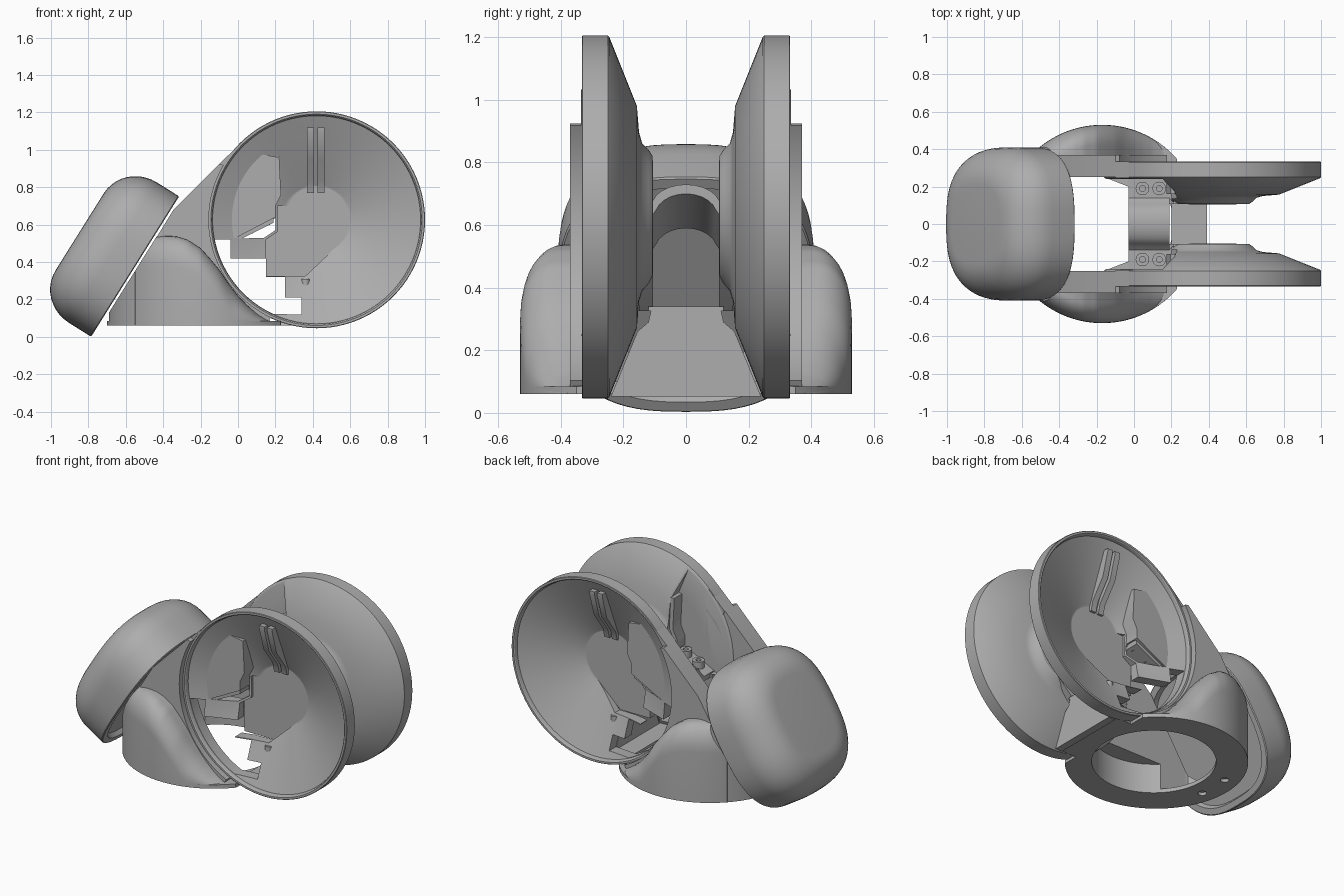
import bpy, bmesh
from math import sin, cos, pi, sqrt, radians
from mathutils import Vector

old = bpy.data.objects.get("Cube")
if old:
    bpy.data.objects.remove(old)

grey = bpy.data.materials.new("plain_grey")
grey.use_nodes = True
grey.diffuse_color = (0.42, 0.42, 0.42, 1)
grey.node_tree.nodes["Principled BSDF"].inputs["Base Color"].default_value = (0.42, 0.42, 0.42, 1)

CX, CZ, R = 0.42, 0.626, 0.58      # wheel centre and radius
BX, BR = -0.17, 0.53               # base centre and radius
U, N = Vector((.531, 0, .847)), Vector((-.847, 0, .531))   # along and out of the cap
C = Vector((-.55, 0, .376))        # middle of the cap mouth


def loft(name, rows, caps=True, wrap=False):
    """Skin rows of points; each row is a closed loop."""
    bm = bmesh.new()
    vs = [[bm.verts.new(p) for p in row] for row in rows]
    n = len(vs[0])
    for i in range(len(vs) if wrap else len(vs) - 1):
        a, b = vs[i], vs[(i + 1) % len(vs)]
        for j in range(n):
            k = (j + 1) % n
            bm.faces.new((a[j], a[k], b[k], b[j]))
    if caps and not wrap:
        bm.faces.new(vs[0])
        bm.faces.new(vs[-1])
    bmesh.ops.recalc_face_normals(bm, faces=bm.faces)
    me = bpy.data.meshes.new(name)
    bm.to_mesh(me)
    bm.free()
    me.materials.append(grey)
    ob = bpy.data.objects.new(name, me)
    bpy.context.collection.objects.link(ob)
    return ob


def prism(name, pts, lo, hi, axis="y"):
    """Extrude an outline along y (points x, z) or along x (points y, z)."""
    if axis == "y":
        return loft(name, [[(a, d, b) for a, b in pts] for d in (lo, hi)])
    return loft(name, [[(d, a, b) for a, b in pts] for d in (lo, hi)])


def rod(name, x, y, z0, z1, r, n=24):
    return loft(name, [[(x + r * cos(2 * pi * i / n), y + r * sin(2 * pi * i / n), z)
                        for i in range(n)] for z in (z0, z1)])


def select(ob):
    bpy.ops.object.select_all(action="DESELECT")
    ob.select_set(True)
    bpy.context.view_layer.objects.active = ob


def cut(ob, cutter):
    m = ob.modifiers.new("cut", "BOOLEAN")
    m.operation, m.solver, m.object = "DIFFERENCE", "EXACT", cutter
    select(ob)
    bpy.ops.object.modifier_apply(modifier=m.name)
    bpy.data.objects.remove(cutter)


def trim_at_cap(ob):
    """Slice off everything beyond the tilted plane facing the cap."""
    bm = bmesh.new()
    bm.from_mesh(ob.data)
    cutting = bmesh.ops.bisect_plane(bm, geom=bm.verts[:] + bm.edges[:] + bm.faces[:],
                                     plane_co=C - N * .012, plane_no=N, clear_outer=True)
    edges = [e for e in cutting["geom_cut"] if isinstance(e, bmesh.types.BMEdge)]
    bmesh.ops.holes_fill(bm, edges=edges)
    bmesh.ops.recalc_face_normals(bm, faces=bm.faces)
    bm.to_mesh(ob.data)
    bm.free()


def arc(r, a0, a1, n=24):
    return [(CX + r * cos(radians(a0 + (a1 - a0) * i / n)),
             CZ + r * sin(radians(a0 + (a1 - a0) * i / n))) for i in range(n + 1)]


def interp(x, pts):
    for (x0, z0), (x1, z1) in zip(pts, pts[1:]):
        if x <= x1:
            return z0 + (z1 - z0) * (x - x0) / (x1 - x0)
    return pts[-1][1]


DISH = [(.1, .15), (.18, .15), (.19, .155), (.556, .308), (.56, .328), (.565, .333), (.577, .333), (.58, .33),
        (.58, .25), (.575, .245), (.355, .157), (.27, .15), (.235, .14), (.215, .12), (.195, .107), (.1, .105)]
BELL = [(-.8, .53), (-.41, .537), (-.37, .54), (-.32, .535), (-.27, .52), (-.2, .475),
        (-.15, .42), (-.1, .36), (-.05, .285), (0, .22), (.05, .168), (.1, .125), (.15, .095), (.2, .075)]


def flank_section(x, s):
    """Cross-section of the rounded side shoulder at x."""
    y = max(sqrt(max(BR ** 2 - (x - BX) ** 2, 0)), .06)
    inner = min(.25, y - .04)
    h = interp(x, BELL)
    rz, ry = min(.16, (h - .06) * .8), min(.11, (y - inner) * .8)
    pts = [(y, .06)]
    for i in range(9):
        a = i * pi / 16
        pts.append((y - ry + ry * cos(a), h - rz + rz * sin(a)))
    pts += [(inner, h), (inner, .06)]
    return [(x, s * a, b) for a, b in pts]


for s, side in ((-1, "front"), (1, "back")):
    # dished wheel, open outwards, with a see-through opening low on one side
    dish = loft(side + "_dish", [[(CX + r * cos(2 * pi * i / 96), s * y, CZ + r * sin(2 * pi * i / 96))
                                  for i in range(96)] for r, y in DISH])
    opening = arc(.554, 191, 245.5) + [(.34, .12), (.34, .21), (.25, .21), (.25, .32), (.15, .32),
                                       (.15, .42), (-.04, .42), (-.04, .52)]
    cut(dish, prism("opening_cutter", opening, s * .05, s * .5))
    cut(dish, prism("wedge_cutter", [(-.01, .525), (.14, .53), (.2, .57), (.2, .635)], s * .05, s * .5))

    # flattened wall where the wheel runs into the arm, with a step up to the hub
    edge = [(.2, .64), (.2, .7), (.23, .76), (.22, .96)]
    cut(dish, prism("flat_cutter", [(-.3, .522), (-.02, .522)] + edge + [(.1, 1.25), (-.3, 1.25)], 0, s * .24))
    prism(side + "_flat_wall", [(-.125, .525), (-.02, .525)] + edge + [(.1, .98), (-.05, .84), (-.12, .7)],
          s * .24, s * .265)
    prism(side + "_wall_step", edge + [(x - .025, z) for x, z in reversed(edge)], s * .16, s * .25)

    # flat hub plate
    hub = [(.15, .325), (.36, .325), (.545, .5)] + arc(.18, -30, 130) + [(.27, .7), (.21, .7), (.21, .56), (.15, .52)]
    cut(dish, prism("pocket_cutter", hub, s * .146, s * .5))
    prism(side + "_hub_plate", hub, s * .106, s * .15)

    # pair of cable ribs climbing the cone, and a small boss below the hub
    rib = [(-.14, .77), (-.165, .77), (-.18, .83), (-.27, .95), (-.315, 1.1), (-.315, 1.12), (-.26, 1.12)]
    for x in (.37, .425):
        prism(side + "_rib", [(-s * a, b) for a, b in rib], x, x + .037, "x")
    rod(side + "_boss", .36, s * .2, .23, .31, .025)

    # side arm running from the wheel rim down to the base
    arm = arc(.576, 149.5, 245, 40) + [(.15, .06), (-.55, .06), (-.55, .345), (-.345, .68), (-.1, .925)]
    arm = prism(side + "_arm", arm, s * .25, s * .37)
    cut(arm, rod("hollow_cutter", -.15, 0, 0, .25, .36, 64))
    shoulder = arc(.576, 135, 152, 8) + [(-.1, .925)]
    prism(side + "_arm_shoulder", shoulder, s * .245, s * .335)

    # rounded shoulder swelling out over the base
    flank = loft(side + "_flank", [flank_section(-.69 + .89 * i / 60, s) for i in range(61)])
    cut(flank, rod("hollow_cutter", -.15, 0, 0, .25, .36, 64))
    trim_at_cap(flank)

    # bridge screws
    for x in (.045, .135):
        z = .535 + .5 * (x + .03)
        collar = [(.016, z - .02), (.016, z + .025), (.036, z + .025), (.036, z - .02)]
        loft("bridge_screw", [[(x + r * cos(i * pi / 12), s * .19 + r * sin(i * pi / 12), h)
                               for i in range(24)] for r, h in collar], wrap=True)

# base ring with screw holes underneath
ring_rows = []
for r, z in ((BR, .06), (BR, .085), (.36, .085), (.36, .06)):
    cx = BX if r == BR else -.15
    ring_rows.append([(min(cx + r * cos(i * pi / 48), .23), r * sin(i * pi / 48), z) for i in range(96)])
base = loft("base_ring", ring_rows, wrap=True)
for x, y in ((-.15, .44), (-.15, -.44), (-.5, .28), (-.5, -.28), (-.6, .1), (-.6, -.1)):
    cut(base, rod("hole_cutter", x, y, .03, .08, .025))
trim_at_cap(base)

# floor, cross wall and shelf joining the two wheels
prism("floor", [(-.25, .06), (.25, .06), (.23, .1), (-.23, .1)], .22, .36, "x")
prism("cross_wall", [(-.24, .052), (.24, .052), (.155, .26), (.12, .29), (.11, .335),
                     (-.11, .335), (-.12, .29), (-.155, .26)], .342, .39, "x")
prism("shelf", [(-.12, .325), (.12, .325), (.12, .34), (-.12, .34)], .2, .39, "x")

# arched bridge sloping between the hubs
top = [(.25, .03), (.14, .03), (.12, .05)] + [(.11 * cos(i * pi / 12), .05 + .07 * sin(i * pi / 12)) for i in range(1, 12)]
top += [(-.12, .05), (-.14, .03), (-.25, .03)]
under = [(y * (.9 if abs(y) < .2 else 1), z - .03) for y, z in reversed(top)]
loft("bridge", [[(x, y, z + .5 + .5 * (x + .03)) for y, z in top + under] for x in (-.03, .07, .19)])


def cap_row(inset, depth, n=72, e=.72):
    """Rounded-square section of the cap at a depth from its mouth."""
    row = []
    for i in range(n):
        c, d = cos(2 * pi * i / n), sin(2 * pi * i / n)
        u = (.443 - inset) * abs(c) ** e * (1 if c > 0 else -1)
        y = (.41 - inset) * abs(d) ** e * (1 if d > 0 else -1)
        row.append(C + U * u + N * depth + Vector((0, y, 0)))
    return row


# tilted rounded cap
cap_rows = [cap_row(.05, .03), cap_row(.04, 0), cap_row(.005, 0), cap_row(0, .005)]
for i in range(11):
    a = i * pi / 20
    cap_rows.append(cap_row(.2 * (1 - cos(a)), .14 + .21 * sin(a)))
loft("cap", cap_rows)

for ob in list(bpy.context.scene.objects):
    if ob.type == "MESH" and ob.data.materials and ob.data.materials[0] == grey:
        select(ob)
        bpy.ops.object.shade_smooth_by_angle(angle=radians(30))
